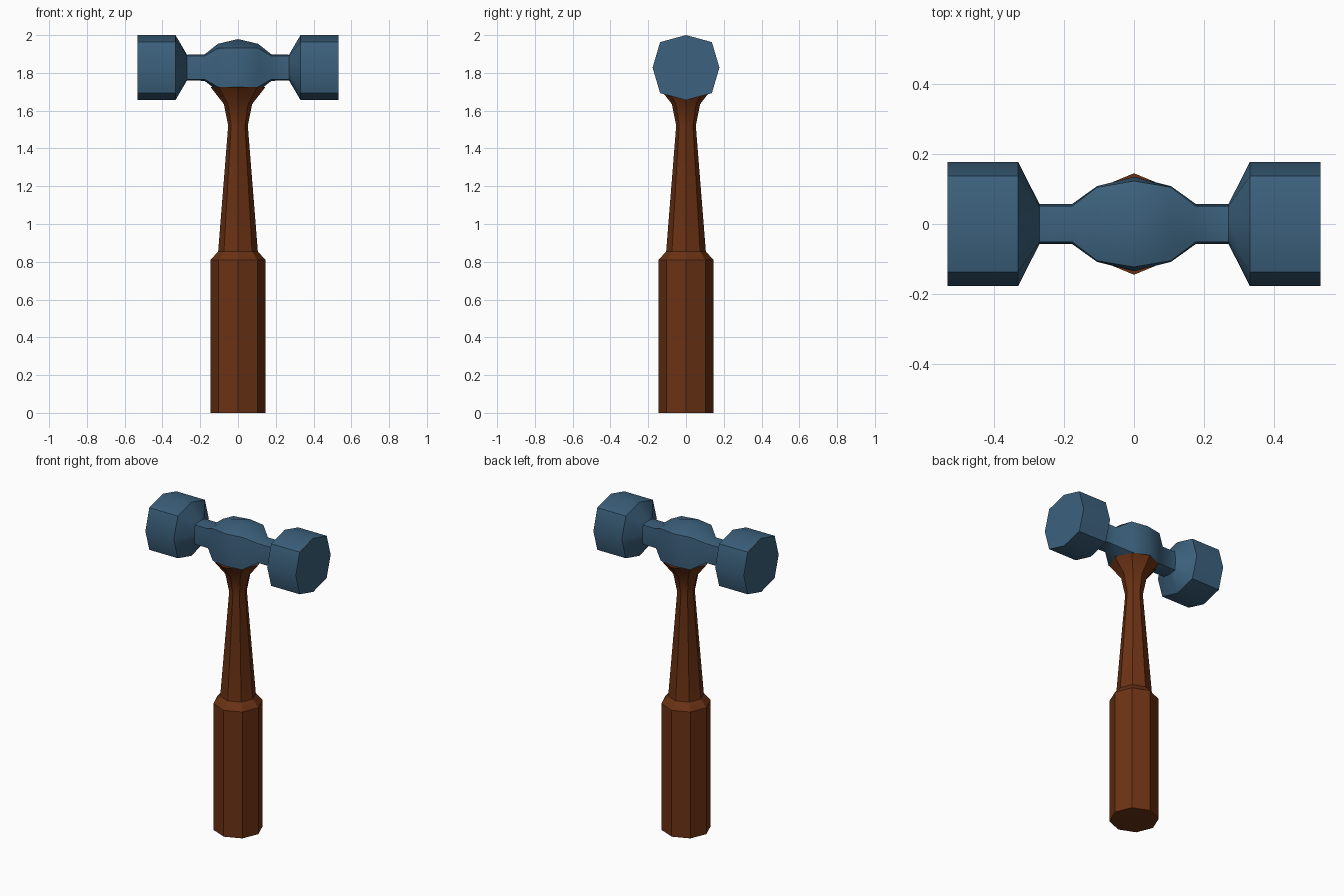
import bpy, bmesh, math

if "Cube" in bpy.data.objects:
    bpy.data.objects.remove(bpy.data.objects["Cube"])


def material(name, rgb):
    m = bpy.data.materials.new(name)
    m.diffuse_color = (*rgb, 1)
    m.use_nodes = True
    m.node_tree.nodes["Principled BSDF"].inputs["Base Color"].default_value = m.diffuse_color
    return m


def loft(name, rings, mat, angle):
    """Skin a list of equal-length vertex rings, cap both ends."""
    bm = bmesh.new()
    loops = [[bm.verts.new(p) for p in ring] for ring in rings]
    for a, b in zip(loops, loops[1:]):
        for i in range(len(a)):
            j = (i + 1) % len(a)
            bm.faces.new((a[i], a[j], b[j], b[i]))
    bm.faces.new(loops[0])
    bm.faces.new(loops[-1])
    bmesh.ops.recalc_face_normals(bm, faces=bm.faces)
    mesh = bpy.data.meshes.new(name)
    bm.to_mesh(mesh)
    bm.free()
    obj = bpy.data.objects.new(name, mesh)
    bpy.context.collection.objects.link(obj)
    mesh.materials.append(mat)
    bpy.ops.object.select_all(action='DESELECT')
    obj.select_set(True)
    bpy.context.view_layer.objects.active = obj
    bpy.ops.object.shade_smooth_by_angle(angle=math.radians(angle))
    return obj


# Handle: octagonal turned profile (radius, z)
profile = [(.145, 0), (.145, .81), (.105, .855), (.052, 1.52), (.075, 1.635), (.145, 1.725)]
handle_rings = [[(r * math.cos(k * math.pi / 4), r * math.sin(k * math.pi / 4), z)
                 for k in range(8)] for r, z in profile]
loft("handle", handle_rings, material("wood", (.147, .032, .007)), 30)

# Head: squarish octagon sections (x, side y, top z, corner y, corner z), mirrored in x
CENTRE = 1.828
half = [(0, .135, .151, .123, .104), (.106, .108, .126, .105, .103),
        (.177, .057, .070, .051, .062), (.27, .057, .068, .051, .062),
        (.331, .177, .172, .137, .135), (.533, .177, .172, .137, .135)]
sections = [(-s[0], *s[1:]) for s in reversed(half[1:])] + half


def head_ring(x, ay, az, dy, dz):
    pts = [(ay, 0), (dy, dz), (0, az), (-dy, dz), (-ay, 0), (-dy, -dz), (0, -az), (dy, -dz)]
    return [(x, y, CENTRE + z) for y, z in pts]


loft("hammer_head", [head_ring(*s) for s in sections], material("steel", (.045, .12, .205)), 38)
